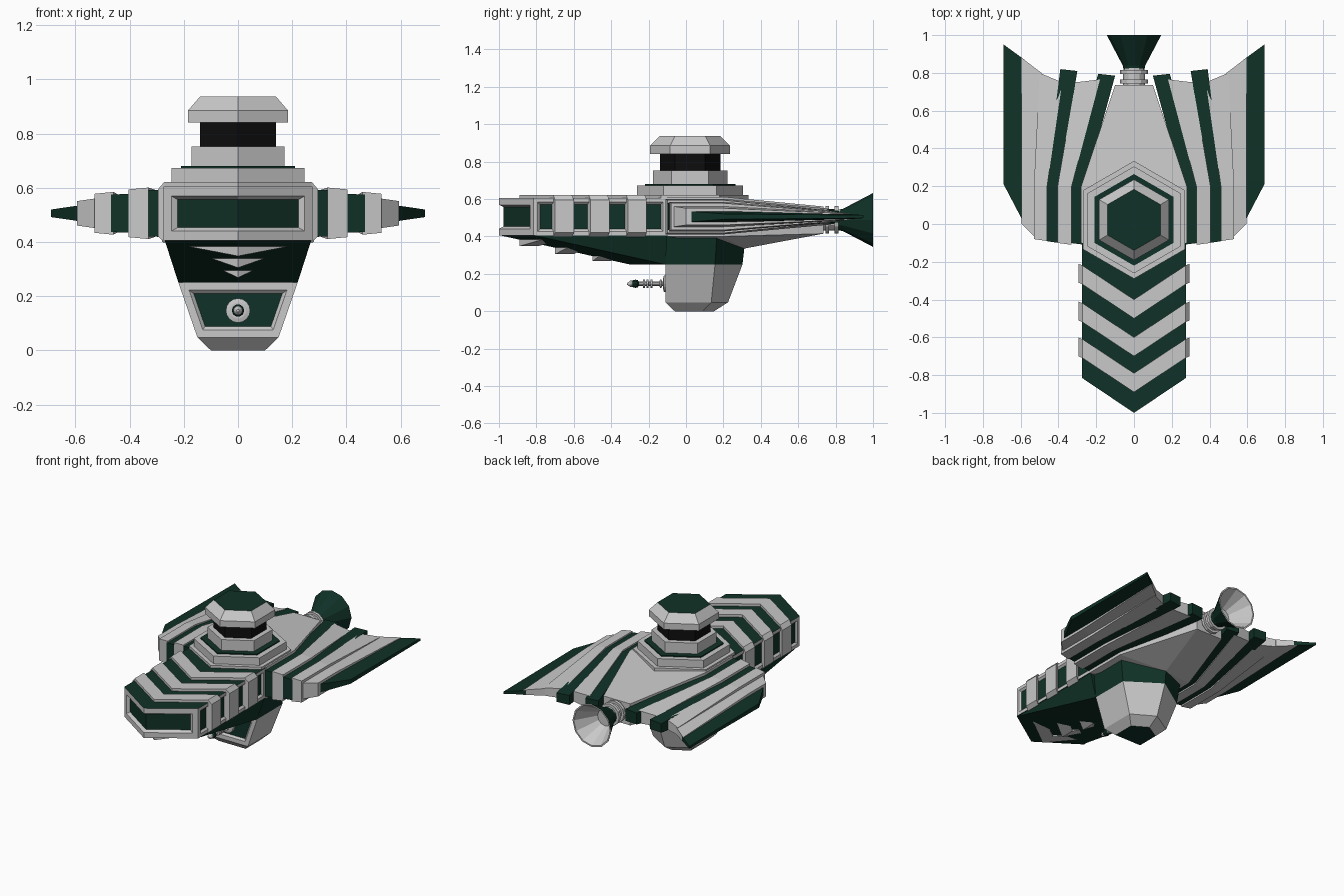
import bpy, bmesh, math
from mathutils import Vector

if "Cube" in bpy.data.objects:
    bpy.data.objects.remove(bpy.data.objects["Cube"])


def material(name, rgb):
    m = bpy.data.materials.new(name)
    m.diffuse_color = (*rgb, 1)
    m.use_nodes = True
    m.node_tree.nodes["Principled BSDF"].inputs["Base Color"].default_value = m.diffuse_color
    return m


LIGHT = material("light_grey", (0.58, 0.58, 0.58))
GREEN = material("dark_green", (0.005, 0.031, 0.020))
BLACK = material("black", (0.004, 0.004, 0.004))


def finish(name, bm, mats):
    bmesh.ops.recalc_face_normals(bm, faces=bm.faces)
    me = bpy.data.meshes.new(name)
    bm.to_mesh(me)
    bm.free()
    for m in mats:
        me.materials.append(m)
    ob = bpy.data.objects.new(name, me)
    bpy.context.collection.objects.link(ob)
    return ob


def loft(rings):
    """Bridge equal-length rings of points and cap both ends."""
    bm = bmesh.new()
    vs = [[bm.verts.new(p) for p in r] for r in rings]
    n = len(rings[0])
    for a, b in zip(vs, vs[1:]):
        for i in range(n):
            j = (i + 1) % n
            bm.faces.new((a[i], a[j], b[j], b[i]))
    bm.faces.new(vs[0])
    bm.faces.new(vs[-1])
    bmesh.ops.recalc_face_normals(bm, faces=bm.faces)
    bm.normal_update()
    return bm


def hull(name, pts, mat):
    """Convex solid; points with x > 0 are mirrored."""
    bm = bmesh.new()
    for x, y, z in pts:
        for s in ((1, -1) if x else (1,)):
            bm.verts.new((s * x, y, z))
    bmesh.ops.convex_hull(bm, input=bm.verts)
    bmesh.ops.dissolve_limit(bm, angle_limit=0.01, verts=bm.verts, edges=bm.edges)
    finish(name, bm, [mat])


def panel(bm, faces, border, depth):
    """Recessed green panel inside a group of faces."""
    bmesh.ops.inset_region(bm, faces=faces, thickness=border, use_even_offset=True)
    bmesh.ops.inset_region(bm, faces=faces, thickness=0.012, depth=-depth, use_even_offset=True)
    for f in faces:
        f.material_index = 1


def lathe(name, profile, z, n, mats, rule=None):
    """Spin (y, radius) profile around a y-aligned axis at height z."""
    rings = [[(r * math.cos(2 * math.pi * i / n), y, z + r * math.sin(2 * math.pi * i / n))
              for i in range(n)] for y, r in profile]
    bm = loft(rings)
    if rule:
        for f in bm.faces:
            f.material_index = rule(f)
    finish(name, bm, mats)


# Neck: light walls, green deck, recessed green side and nose panels
plan = [(-.275, -.1), (-.275, -.815), (0, -1.0), (.275, -.815), (.275, -.1)]
bm = loft([[(x, y, z) for x, y in plan] for z in (.405, .605)])
sides = [f for f in bm.faces if abs(f.normal.x) > .95]
nose = [f for f in bm.faces if f.normal.y < -.5]
for f in bm.faces:
    if abs(f.normal.z) > .9:
        f.material_index = 1
panel(bm, nose, .036, .02)
for f in sides:
    panel(bm, [f], .022, .012)
finish("neck", bm, [LIGHT, GREEN])

# Neck keel below the deck
hull("neck_keel", [(0, -.99, .405), (.27, -.81, .405), (.27, -.1, .405),
                   (0, -.3, .25), (.22, -.11, .25)], GREEN)

# Raised chevron bands wrapping deck, sides and keel
for i, (y0, low) in enumerate([(-.32, .268), (-.52, .305), (-.71, .348)]):
    rings = []
    for x, dy, top, bot in [(-.295, .01, .595, .42), (-.272, 0, .622, .4), (0, -.18, .622, low),
                            (.272, 0, .622, .4), (.295, .01, .595, .42)]:
        a, b = y0 + dy, y0 + dy + .1
        rings.append([(x, a, bot), (x, b, bot), (x, b, top), (x, a, top)])
    finish(f"chevron_band_{i + 1}", loft(rings), [LIGHT])

# Main hull, tapering to the rear
hull("main_hull", [(.28, -.1, .612), (.28, .2, .612), (.1, .735, .56), (.28, -.1, .4),
                   (.28, .2, .4), (0, .31, .335), (.1, .735, .415)], LIGHT)

# Wing strips: three stations of (x_in, x_out, y_in, y_out, half_in, half_out)
strips = [
    ("inner_rib", GREEN, [(.26, .34, -.11, -.1, .088, .085), (.26, .34, .2, .2, .088, .085),
                          (.10, .19, .785, .795, .04, .038)]),
    ("inner_strip", LIGHT, [(.33, .405, -.11, -.1, .095, .088), (.33, .405, .2, .2, .095, .088),
                            (.18, .31, .765, .75, .043, .034)]),
    ("outer_rib", GREEN, [(.40, .468, -.1, -.09, .072, .069), (.40, .468, .2, .2, .072, .069),
                          (.30, .39, .81, .82, .032, .03)]),
    ("middle_strip", LIGHT, [(.46, .53, -.09, -.08, .079, .072), (.46, .53, .2, .2, .079, .072),
                             (.38, .50, .75, .80, .034, .025)]),
    ("outer_strip", LIGHT, [(.525, .595, -.07, 0, .055, .045), (.525, .595, .2, .2, .055, .045),
                            (.49, .595, .80, .88, .024, .016)]),
    ("wing_edge", GREEN, [(.58, .69, .0, .21, .03, .014), (.58, .69, .23, .23, .03, .014),
                          (.58, .69, .87, .95, .014, .008)]),
]
ZC = .506
for side, s in (("right", 1), ("left", -1)):
    for name, mat, stations in strips:
        rings = [[(s * xi, yi, ZC - hi), (s * xo, yo, ZC - ho),
                  (s * xo, yo, ZC + ho), (s * xi, yi, ZC + hi)]
                 for xi, xo, yi, yo, hi, ho in stations]
        finish(f"{side}_{name}", loft(rings), [mat])


# Turret: stacked hexagons with a corner to front and back
def hexagon(w, z):
    r = w / math.cos(math.pi / 6)
    return [(r * math.sin(k * math.pi / 3), .022 + r * math.cos(k * math.pi / 3), z) for k in range(6)]


for name, mat, tiers in [
    ("turret_plinth", LIGHT, [(.27, .60), (.27, .622)]),
    ("turret_base", LIGHT, [(.245, .61), (.245, .673)]),
    ("turret_trim", GREEN, [(.21, .67), (.21, .680)]),
    ("turret_drum", LIGHT, [(.172, .675), (.172, .752)]),
    ("turret_window", BLACK, [(.14, .745), (.14, .845)]),
    ("turret_head", LIGHT, [(.185, .842), (.185, .885), (.14, .937)]),
]:
    bm = loft([hexagon(w, z) for w, z in tiers])
    if name == "turret_head":
        for f in bm.faces:
            f.material_index = int(f.normal.z > .95)
    finish(name, bm, [mat, GREEN])


# Lower pod: flat front, pointed back
def pod(z, w, front, side, tip):
    return [(-w, front, z), (w, front, z), (w, side, z), (0, tip, z), (-w, side, z)]


finish("pod_collar", loft([pod(.25, .22, -.11, .155, .302), pod(.41, .243, -.11, .165, .32)]), [GREEN])
bm = loft([pod(0, .10, -.06, .09, .15), pod(.048, .15, -.11, .135, .225),
           pod(.25, .22, -.11, .155, .302)])
front = [f for f in bm.faces if f.normal.y < -.95]
for f in bm.faces:
    if f.normal.z < -.95:
        f.material_index = 1
panel(bm, front, .028, .012)
finish("lower_pod", bm, [LIGHT, GREEN])

# Small gun on the pod
lathe("gun_base", [(-.09, .045), (-.118, .045), (-.122, .03)], .147, 16, [LIGHT])
gun = [(-.1, .012)]
for y in (-.135, -.185, -.205, -.225):
    gun += [(y + .006, .012), (y + .005, .023), (y - .005, .023), (y - .006, .012)]
lathe("gun_barrel", gun + [(-.255, .012)], .147, 10, [LIGHT])
lathe("gun_ball", [(-.25, .01), (-.258, .02), (-.27, .023), (-.282, .02), (-.29, .012)], .147, 10, [GREEN])
lathe("gun_tip", [(-.285, .017), (-.298, .017), (-.315, .005)], .147, 10, [LIGHT])

# Rear exhaust: collars and a flared bell with a light inside
lathe("exhaust_collar", [(.70, .058), (.745, .058), (.745, .074), (.765, .074), (.765, .058),
                         (.795, .058), (.795, .074), (.815, .074), (.815, .055), (.84, .055)],
      .49, 12, [LIGHT])
lathe("exhaust_bell", [(.815, .055), (.84, .06), (1.0, .144), (1.0, .134), (.86, .055)],
      .488, 12, [GREEN, LIGHT],
      lambda f: int(f.normal.y > .2))
